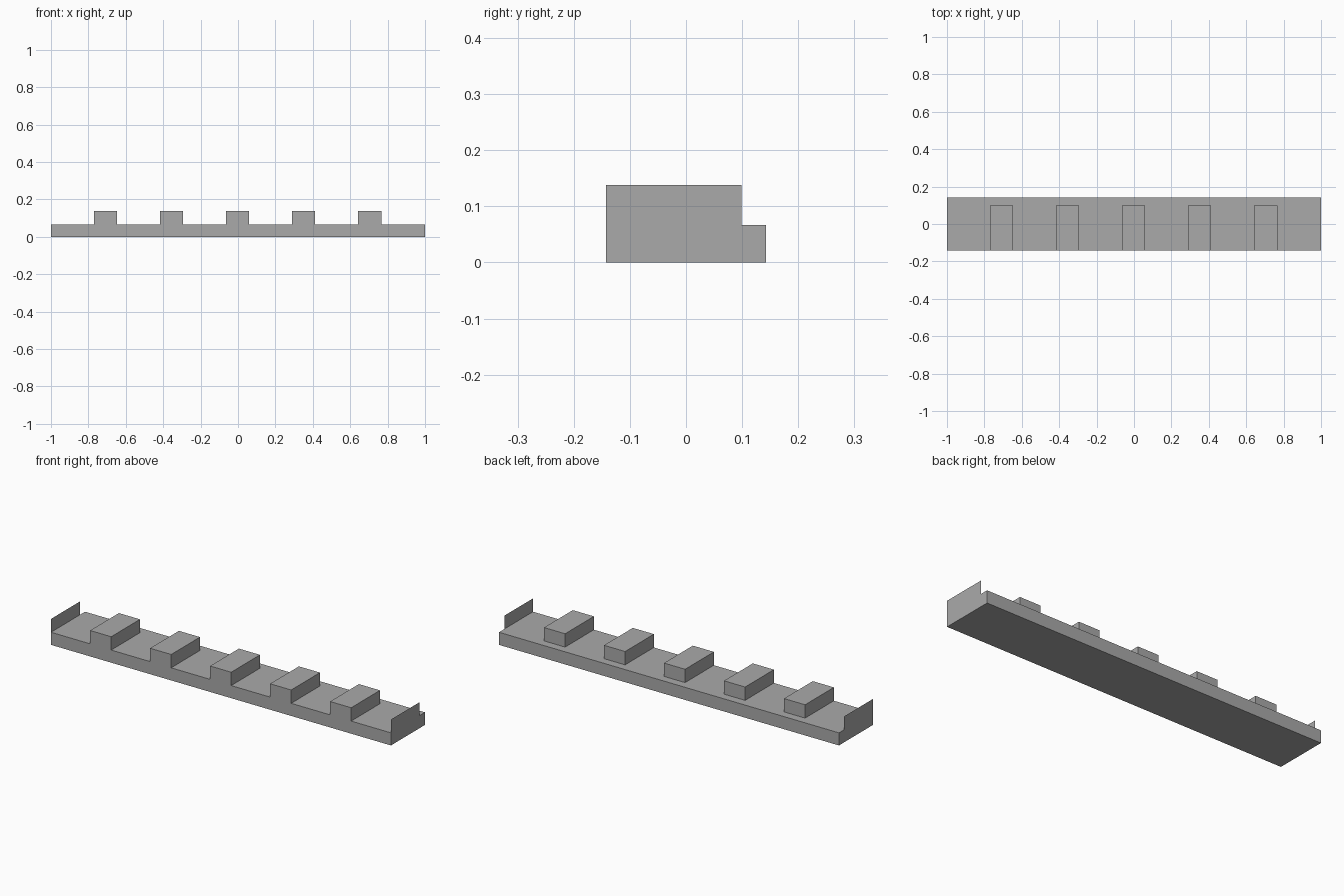
import bpy
import bmesh

cube = bpy.data.objects.get("Cube")
if cube:
    bpy.data.objects.remove(cube, do_unlink=True)

# Main dimensions
FRONT, STEP, BACK = -0.143, 0.099, 0.143
BASE_TOP, BLOCK_TOP = 0.067, 0.138
BLOCK_WIDTH, SPACING, SHIFT = 0.124, 0.353, -0.002

grey = bpy.data.materials.new("plain_grey")
grey.use_nodes = True
colour = (0.4, 0.4, 0.4, 1)
grey.diffuse_color = colour
grey.node_tree.nodes["Principled BSDF"].inputs["Base Color"].default_value = colour

# Deck: one row of cells in front of the step and one behind it
xs = [-1.0]
for i in range(-2, 3):
    centre = i * SPACING + SHIFT
    xs += [centre - BLOCK_WIDTH / 2, centre + BLOCK_WIDTH / 2]
xs.append(1.0)

bm = bmesh.new()
rows = [[bm.verts.new((x, y, BASE_TOP)) for x in xs] for y in (FRONT, STEP, BACK)]
front_cells = []
for r in range(2):
    for c in range(len(xs) - 1):
        face = bm.faces.new((rows[r][c], rows[r][c + 1], rows[r + 1][c + 1], rows[r + 1][c]))
        if r == 0:
            front_cells.append(face)
blocks = front_cells[1::2]


def raise_geometry(geom, height):
    """Extrude faces or edges straight up or down."""
    result = bmesh.ops.extrude_face_region(bm, geom=geom)["geom"]
    verts = [v for v in result if isinstance(v, bmesh.types.BMVert)]
    bmesh.ops.translate(bm, verts=verts, vec=(0, 0, height))


# Base slab: walls and underside below the deck
outline = [e for e in bm.edges if e.is_boundary]
walls = bmesh.ops.extrude_edge_only(bm, edges=outline)["geom"]
bmesh.ops.translate(bm, verts=[v for v in walls if isinstance(v, bmesh.types.BMVert)],
                    vec=(0, 0, -BASE_TOP))
bmesh.ops.contextual_create(bm, geom=[e for e in walls if isinstance(e, bmesh.types.BMEdge)
                                      and all(v.co.z < 0.001 for v in e.verts)])

# Raised blocks flush with the front
raise_geometry(blocks, BLOCK_TOP - BASE_TOP)
bmesh.ops.recalc_face_normals(bm, faces=bm.faces[:])

# Thin upright end plates, facing outwards
for x in (-1.0, 1.0):
    corners = [(x, FRONT, BASE_TOP), (x, STEP, BASE_TOP), (x, STEP, BLOCK_TOP), (x, FRONT, BLOCK_TOP)]
    if x < 0:
        corners.reverse()
    bm.faces.new([bm.verts.new(p) for p in corners])

# Merge the shared points and flat regions
bmesh.ops.remove_doubles(bm, verts=bm.verts[:], dist=0.0005)
bmesh.ops.dissolve_limit(bm, angle_limit=0.01, verts=bm.verts[:], edges=bm.edges[:])

mesh = bpy.data.meshes.new("notched_rail")
bm.to_mesh(mesh)
bm.free()
mesh.materials.append(grey)
rail = bpy.data.objects.new("notched_rail", mesh)
bpy.context.collection.objects.link(rail)
